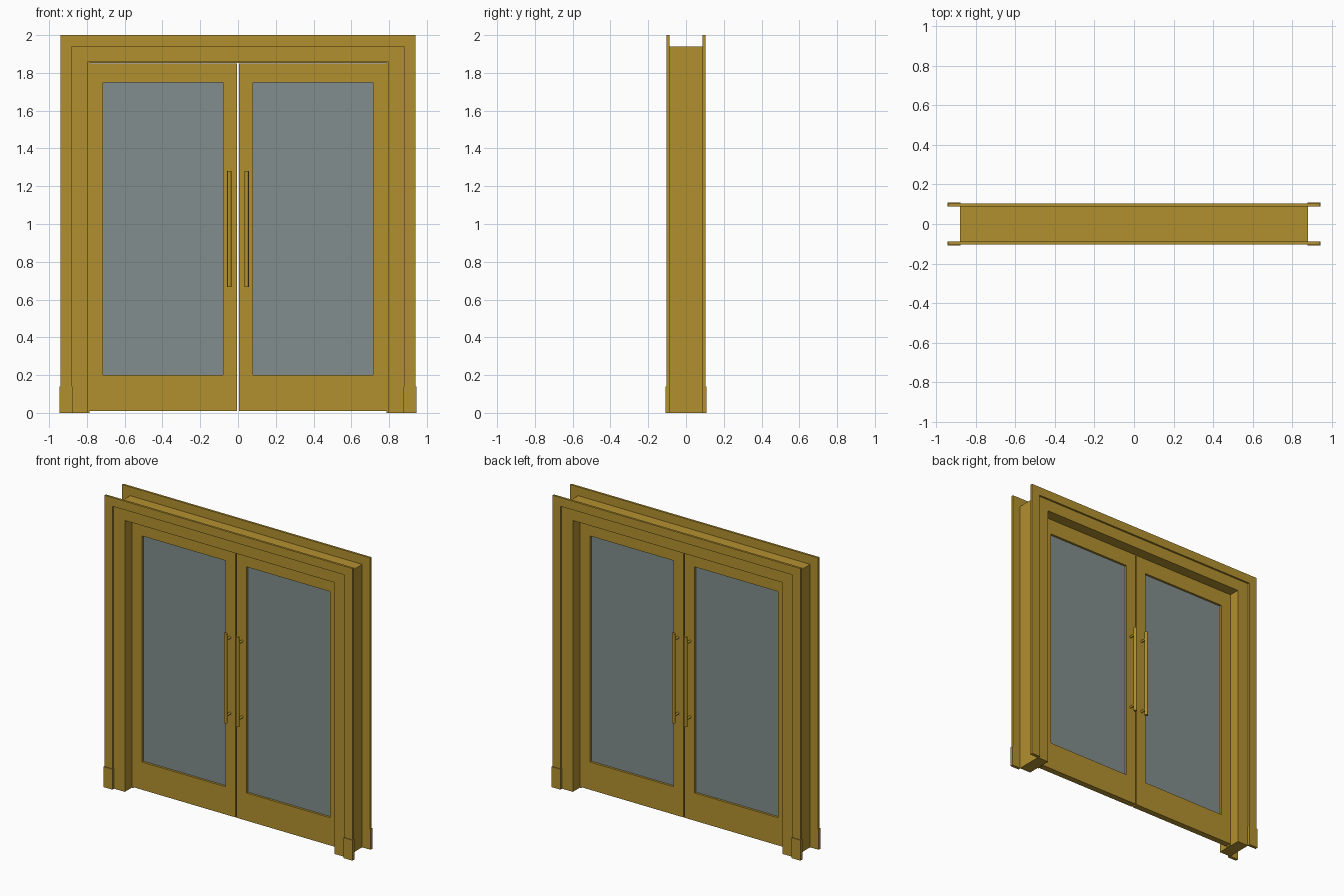
import bpy, bmesh
from mathutils import Matrix

if "Cube" in bpy.data.objects:
    bpy.data.objects.remove(bpy.data.objects["Cube"])


def material(name, color):
    m = bpy.data.materials.new(name)
    m.diffuse_color = color
    m.use_nodes = True
    m.node_tree.nodes["Principled BSDF"].inputs["Base Color"].default_value = m.diffuse_color
    return m


wood = material("gold_wood", (0.45, 0.28, 0.028, 1))
glass = material("grey_glass", (0.22, 0.27, 0.27, 1))


def finish(name, bm, mat):
    bmesh.ops.recalc_face_normals(bm, faces=bm.faces)
    me = bpy.data.meshes.new(name)
    bm.to_mesh(me)
    bm.free()
    me.materials.append(mat)
    ob = bpy.data.objects.new(name, me)
    bpy.context.collection.objects.link(ob)
    return ob


def prism(name, outline, y0, y1, mat=wood):
    """Extrude an x-z outline from y0 to y1."""
    bm = bmesh.new()
    face = bm.faces.new([bm.verts.new((x, y0, z)) for x, z in outline])
    ext = bmesh.ops.extrude_face_region(bm, geom=[face])
    moved = [v for v in ext["geom"] if isinstance(v, bmesh.types.BMVert)]
    bmesh.ops.translate(bm, verts=moved, vec=(0, y1 - y0, 0))
    return finish(name, bm, mat)


def rect(x0, x1, z0, z1):
    return [(x0, z0), (x1, z0), (x1, z1), (x0, z1)]


def portal(xo, zo, xi, zi, z0=0):
    """Upside-down U outline."""
    return [(-xo, z0), (-xo, zo), (xo, zo), (xo, z0),
            (xi, z0), (xi, zi), (-xi, zi), (-xi, z0)]


def ring(name, outer, inner, y0, y1):
    """Rectangular frame with a through opening."""
    bm = bmesh.new()
    loops = [[bm.verts.new((x, y, z)) for x, z in pts]
             for pts, y in ((outer, y0), (outer, y1), (inner, y1), (inner, y0))]
    for a in range(4):
        p, q = loops[a], loops[(a + 1) % 4]
        for i in range(4):
            j = (i + 1) % 4
            bm.faces.new((p[i], p[j], q[j], q[i]))
    return finish(name, bm, wood)


def rod(name, r, length, center, along_y=False):
    bm = bmesh.new()
    rot = Matrix.Rotation(1.5707963, 4, 'X') if along_y else Matrix()
    bmesh.ops.create_cone(bm, cap_ends=True, segments=20, radius1=r, radius2=r,
                          depth=length, matrix=Matrix.Translation(center) @ rot)
    for f in bm.faces:
        f.smooth = len(f.verts) == 4
    for e in bm.edges:
        if any(len(f.verts) > 4 for f in e.link_faces):
            e.smooth = False
    return finish(name, bm, wood)


# Jamb and the narrow stop lining its opening
prism("jamb", portal(0.88, 1.94, 0.795, 1.86), -0.09, 0.09)
prism("door_stop", portal(0.795, 1.86, 0.787, 1.852), -0.015, 0.015)

# Casing and plinth blocks on both faces
for s, face in ((-1, "front"), (1, "back")):
    prism(face + "_casing", portal(0.94, 2.0, 0.88, 1.94), s * 0.088, s * 0.103)
    for k, side in ((-1, "left"), (1, "right")):
        prism(f"{face}_{side}_plinth", rect(k * 0.877, k * 0.944, 0, 0.14),
              s * 0.088, s * 0.108)

# Door leaves with glass and pull handles on both faces
for k, side in ((-1, "left"), (1, "right")):
    ring(side + "_door_frame", rect(k * 0.005, k * 0.786, 0.01, 1.85),
         rect(k * 0.08, k * 0.714, 0.2, 1.75), -0.021, 0.021)
    prism(side + "_glass", rect(k * 0.078, k * 0.716, 0.198, 1.752),
          -0.006, 0.006, glass)
    for s, face in ((-1, "front"), (1, "back")):
        x = k * 0.046
        rod(f"{face}_{side}_handle_bar", 0.011, 0.615, (x, s * 0.068, 0.973))
        for z in (0.713, 1.233):
            rod(f"{face}_{side}_handle_post", 0.008, 0.047,
                (x, s * 0.0435, z), True)
